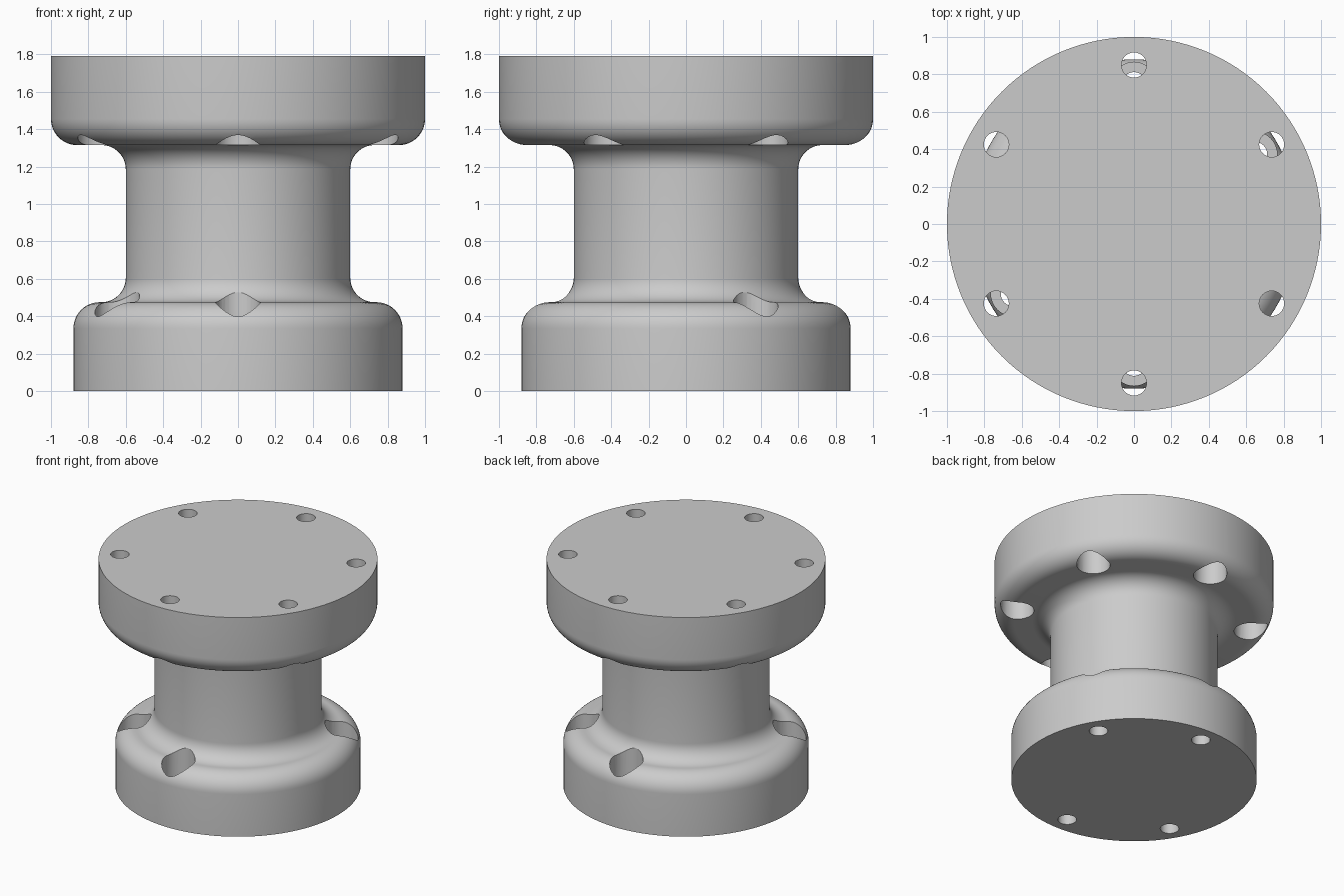
import bpy, bmesh
from math import radians, sin, cos, pi

cube = bpy.data.objects.get("Cube")
if cube:
    bpy.data.objects.remove(cube, do_unlink=True)

steel = bpy.data.materials.new("plain_grey")
steel.use_nodes = True
GREY = (0.6, 0.6, 0.6, 1)
steel.diffuse_color = GREY
steel.node_tree.nodes["Principled BSDF"].inputs["Base Color"].default_value = GREY


def arc(r, z, radius, start, end, steps=12):
    """Profile points of a rounded corner centred on (r, z)."""
    angles = [radians(start + (end - start) * i / steps) for i in range(steps + 1)]
    return [(r + radius * cos(a), z + radius * sin(a)) for a in angles]


def revolve(name, profile, segments, centre=(0, 0)):
    """Closed solid turned about a vertical axis, profile from bottom to top."""
    bm = bmesh.new()
    turn = [2 * pi * i / segments for i in range(segments)]
    rings = [[bm.verts.new((centre[0] + r * cos(a), centre[1] + r * sin(a), z))
              for a in turn] for r, z in profile]
    for low, high in zip(rings, rings[1:]):
        for i in range(segments):
            j = (i + 1) % segments
            bm.faces.new((low[i], low[j], high[j], high[i]))
    bm.faces.new(rings[0][::-1])
    bm.faces.new(rings[-1])
    bmesh.ops.recalc_face_normals(bm, faces=bm.faces)
    mesh = bpy.data.meshes.new(name)
    bm.to_mesh(mesh)
    bm.free()
    obj = bpy.data.objects.new(name, mesh)
    bpy.context.collection.objects.link(obj)
    mesh.materials.append(steel)
    return obj


# Body: base flange, filleted neck and wider top flange in one profile
BASE_TOP, TOP_LOW, HEIGHT = 0.475, 1.315, 1.79
FILLET, ROUND = 0.13, 0.14
profile = [(0.88, 0)]
profile += arc(0.88 - ROUND, BASE_TOP - ROUND, ROUND, 0, 90)
profile += arc(0.6 + FILLET, BASE_TOP + FILLET, FILLET, 270, 180)
profile += arc(0.6 + FILLET, TOP_LOW - FILLET, FILLET, 180, 90)
profile += arc(1 - ROUND, TOP_LOW + ROUND, ROUND, 270, 360)
profile += [(1, HEIGHT)]
body = revolve("flanged_spool", profile, 128)

# Bolt holes: narrow bore with a wide counterbore on the neck side
BORE, WIDE = 0.067, 0.12
base_hole = [(BORE, -0.1), (BORE, 0.24), (WIDE, 0.24), (WIDE, 0.75)]
top_hole = [(WIDE, 1.05), (WIDE, 1.55), (BORE, 1.55), (BORE, 1.9)]
holes = [(base_hole, 0.745, a) for a in (30, 90, 210, 270)]
holes += [(top_hole, 0.85, 30 + 60 * i) for i in range(6)]

bpy.context.view_layer.objects.active = body
for shape, r, angle in holes:
    a = radians(angle)
    cutter = revolve("hole_cutter", shape, 32, (r * cos(a), r * sin(a)))
    cutter.hide_render = True
    cut = body.modifiers.new("bolt_hole", "BOOLEAN")
    cut.operation = "DIFFERENCE"
    cut.solver = "EXACT"
    cut.object = cutter
    bpy.ops.object.modifier_apply(modifier=cut.name)
    bpy.data.objects.remove(cutter, do_unlink=True)

# Smooth turned surfaces with crisp rims
for obj in bpy.context.selected_objects:
    obj.select_set(False)
body.select_set(True)
bpy.ops.object.shade_smooth_by_angle(angle=radians(30))
